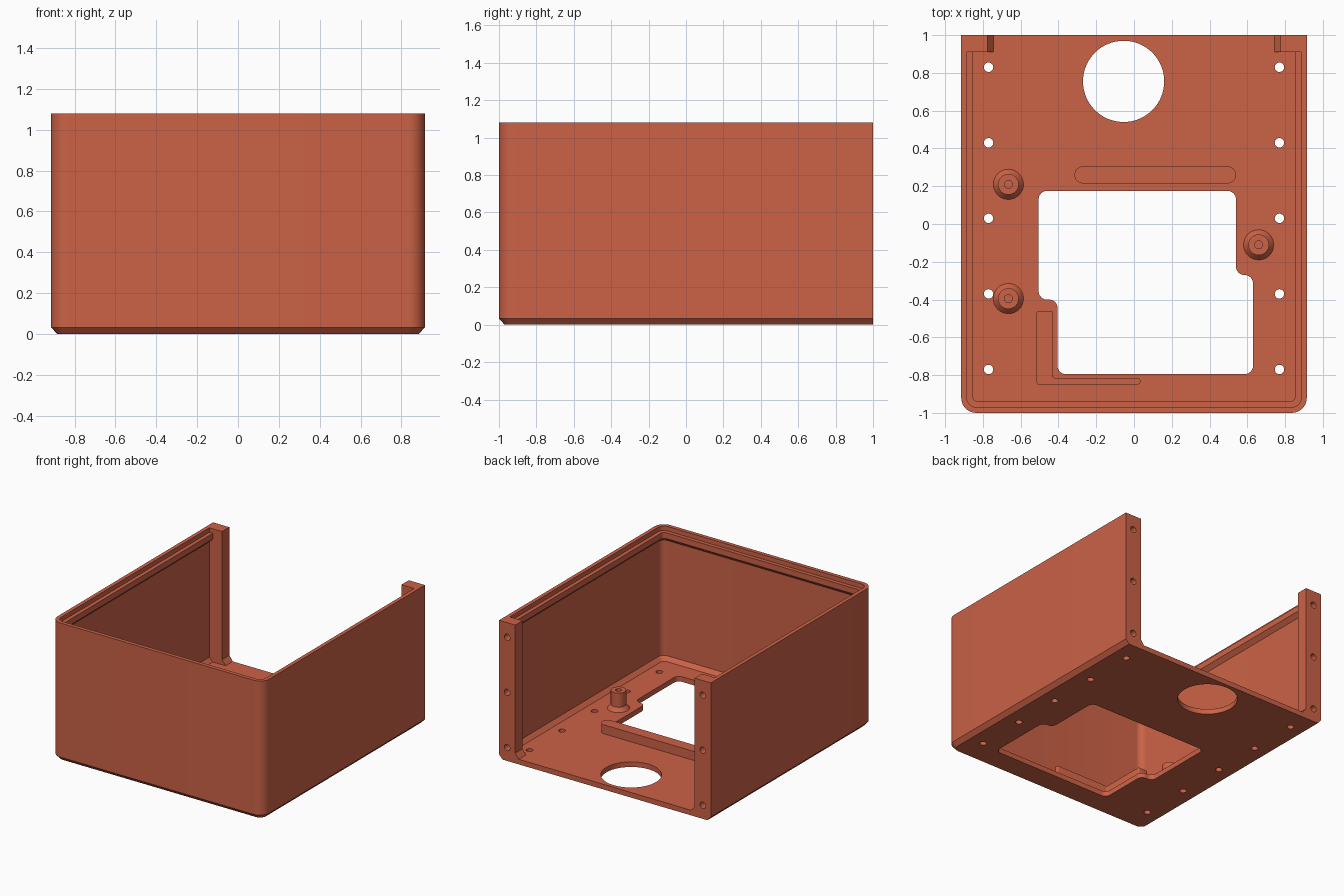
import bpy, bmesh, math
from mathutils import Vector, Matrix

if "Cube" in bpy.data.objects:
    bpy.data.objects.remove(bpy.data.objects["Cube"])

W, TOP, FLOOR, WALL = 0.915, 1.08, 0.04, 0.03

mat = bpy.data.materials.new("terracotta plastic")
mat.diffuse_color = (0.60, 0.122, 0.062, 1)
mat.use_nodes = True
mat.node_tree.nodes["Principled BSDF"].inputs["Base Color"].default_value = mat.diffuse_color


def fillet(corners, radius, seg=6):
    """Round corners of a closed 2D polygon; radius is a number or a list."""
    out, n = [], len(corners)
    for i in range(n):
        p = Vector(corners[i])
        a = (Vector(corners[i - 1]) - p).normalized()
        b = (Vector(corners[(i + 1) % n]) - p).normalized()
        r = radius[i] if isinstance(radius, (list, tuple)) else radius
        if r == 0:
            out.append(p)
            continue
        t = r / math.tan(a.angle(b) / 2)
        centre = p + (a + b).normalized() * math.hypot(r, t)
        u, v = p + a * t - centre, p + b * t - centre
        ang = math.atan2(u.x * v.y - u.y * v.x, u.dot(v))
        for k in range(seg + 1):
            out.append(centre + Matrix.Rotation(ang * k / seg, 2) @ u)
    return out


def circle(r, x=0, y=0, n=32):
    return [Vector((x + r * math.cos(2 * math.pi * k / n), y + r * math.sin(2 * math.pi * k / n)))
            for k in range(n)]


def loft(name, rings):
    """Closed solid through (outline, z) rings that share a point count."""
    bm = bmesh.new()
    rows = [[bm.verts.new((p[0], p[1], z)) for p in pts] for pts, z in rings]
    for lo, hi in zip(rows, rows[1:]):
        for i in range(len(lo)):
            j = (i + 1) % len(lo)
            bm.faces.new((lo[i], lo[j], hi[j], hi[i]))
    bm.faces.new(rows[0][::-1])
    bm.faces.new(rows[-1])
    bmesh.ops.recalc_face_normals(bm, faces=bm.faces)
    me = bpy.data.meshes.new(name)
    bm.to_mesh(me)
    bm.free()
    ob = bpy.data.objects.new(name, me)
    bpy.context.collection.objects.link(ob)
    me.materials.append(mat)
    return ob


def prism(name, pts, z0, z1):
    return loft(name, [(pts, z0), (pts, z1)])


def activate(ob):
    bpy.ops.object.select_all(action='DESELECT')
    ob.select_set(True)
    bpy.context.view_layer.objects.active = ob


def cut(ob, cutter):
    cutter.hide_render = True
    mod = ob.modifiers.new("cut", 'BOOLEAN')
    mod.operation, mod.solver, mod.object = 'DIFFERENCE', 'EXACT', cutter
    activate(ob)
    bpy.ops.object.modifier_apply(modifier=mod.name)
    bpy.data.objects.remove(cutter)


def tray(inset, back):
    """Plan outline: rounded at the front, square at the back."""
    w, f, r = W - inset, -1 + inset, max(0.08 - inset, 0.03)
    return fillet([(-w, f), (w, f), (w, back), (-w, back)], [r, r, 0, 0], 8)


# Enclosure body with chamfered lower edge
body = loft("enclosure_shell", [(tray(0.03, 1), 0), (tray(0, 1), 0.033), (tray(0, 1), TOP)])

# Cavity with chamfered floor edge and a lid rail below the rim
steps = [(0.06, FLOOR), (0.03, FLOOR + 0.03), (0.03, 0.97), (0.06, 1.0),
         (0.06, 1.045), (0.03, 1.045), (0.03, 1.2)]
cut(body, loft("cavity", [(tray(i, 0.91), z) for i, z in steps]))


# Open back between the two corner posts, flared at the floor
def gap(w):
    return [(-w, 0.8), (w, 0.8), (w, 1.2), (-w, 1.2)]


cut(body, loft("back_gap", [(gap(0.745), FLOOR), (gap(0.775), FLOOR + 0.04), (gap(0.775), 1.2)]))

# Large stepped floor opening and the round one
opening = [(-0.505, 0.175), (-0.505, -0.40), (-0.405, -0.40), (-0.405, -0.795),
           (0.63, -0.795), (0.63, -0.27), (0.54, -0.27), (0.54, 0.175)]
cut(body, prism("opening", fillet(opening, 0.044), -0.1, 0.3))
cut(body, prism("round_opening", circle(0.215, -0.055, 0.755, 64), -0.1, 0.3))

# Screw holes in the floor and in the back faces of the posts
for side in (-1, 1):
    for k in range(5):
        cut(body, prism("floor_hole", circle(0.025, side * 0.77, 0.83 - 0.4 * k, 20), -0.1, 0.3))
    for z in (0.105, 0.535, 0.965):
        hole = prism("post_hole", circle(0.025, 0, 0, 20), -0.07, 0.07)
        hole.matrix_world = Matrix.Translation((side * 0.845, 1, z)) @ Matrix.Rotation(math.pi / 2, 4, 'X')
        bpy.context.view_layer.update()
        cut(body, hole)

parts = [body]

# Mounting bosses with flared foot and blind hole
for x, y in ((-0.665, 0.21), (-0.665, -0.395), (0.66, -0.11)):
    prof = [(0.08, FLOOR - 0.01), (0.08, FLOOR), (0.055, FLOOR + 0.03),
            (0.055, 0.18), (0.021, 0.18), (0.021, 0.08)]
    parts.append(loft("mounting_boss", [(circle(r, x, y), z) for r, z in prof]))

# Raised locating ribs
bar = [(-0.315, 0.215), (0.54, 0.215), (0.54, 0.305), (-0.315, 0.305)]
parts.append(prism("straight_rib", fillet(bar, 0.0449, 8), FLOOR - 0.01, 0.11))
angle = [(-0.515, -0.85), (0.035, -0.85), (0.035, -0.815), (-0.43, -0.815), (-0.43, -0.46), (-0.515, -0.46)]
parts.append(prism("angled_rib", fillet(angle, [0.01, 0.017, 0.017, 0.01, 0.01, 0.01], 4), FLOOR - 0.01, 0.11))

for ob in parts:
    activate(ob)
    bpy.ops.object.shade_smooth_by_angle(angle=math.radians(30))
